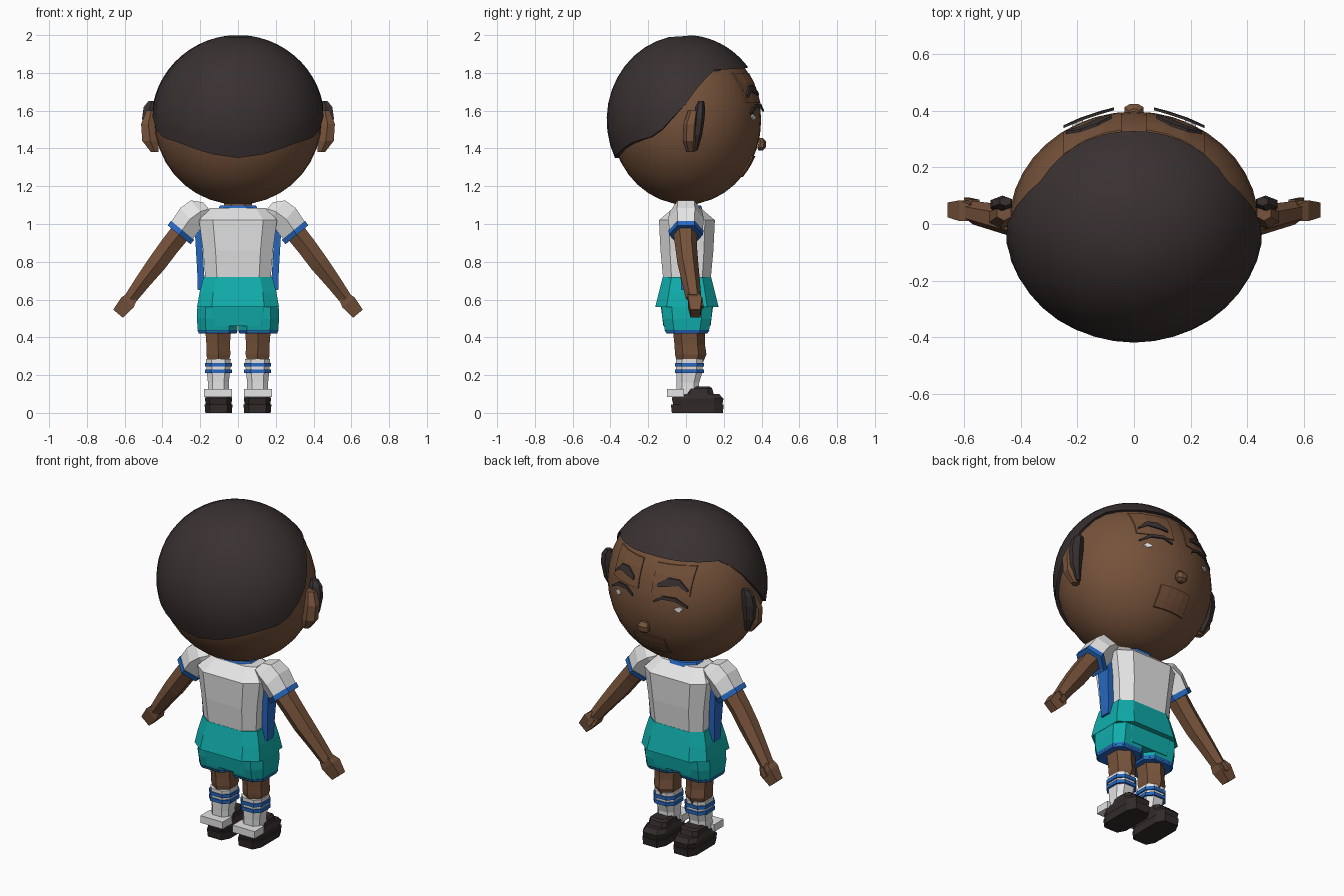
import bpy, bmesh, math
from mathutils import Vector

if "Cube" in bpy.data.objects:
    bpy.data.objects.remove(bpy.data.objects["Cube"])


def material(name, r, g, b):
    m = bpy.data.materials.new(name)
    m.use_nodes = True
    m.diffuse_color = (r, g, b, 1)
    bsdf = next(n for n in m.node_tree.nodes if n.type == 'BSDF_PRINCIPLED')
    bsdf.inputs["Base Color"].default_value = (r, g, b, 1)
    bsdf.inputs["Roughness"].default_value = 0.9
    return m


SKIN = material("brown_skin", .18, .085, .043)
HAIR = material("dark_hair", .042, .031, .031)
WHITE = material("white_cloth", .78, .78, .78)
TEAL = material("teal_cloth", .005, .42, .41)
BLUE = material("blue_trim", .02, .14, .54)
SHOE = material("dark_shoe", .033, .024, .024)


def skin_rings(name, rings, mat, smooth=False):
    """Join closed rings of points into a capped solid."""
    bm = bmesh.new()
    loops = [[bm.verts.new(p) for p in ring] for ring in rings]
    n = len(loops[0])
    for lo, hi in zip(loops, loops[1:]):
        for i in range(n):
            j = (i + 1) % n
            bm.faces.new((lo[i], lo[j], hi[j], hi[i]))
    bm.faces.new(loops[0][::-1])
    bm.faces.new(loops[-1])
    bmesh.ops.remove_doubles(bm, verts=bm.verts, dist=1e-5)
    bmesh.ops.recalc_face_normals(bm, faces=bm.faces)
    me = bpy.data.meshes.new(name)
    bm.to_mesh(me)
    bm.free()
    me.materials.append(mat)
    ob = bpy.data.objects.new(name, me)
    bpy.context.collection.objects.link(ob)
    if smooth:
        bpy.ops.object.select_all(action='DESELECT')
        ob.select_set(True)
        bpy.context.view_layer.objects.active = ob
        bpy.ops.object.shade_smooth_by_angle(angle=math.radians(40))
    return ob


def loft(name, sections, mat, sides=8, p=1.0, side=1, along=False):
    """Sections are (x, y, z, half width, half depth); p < 1 squares the outline."""
    d = Vector((0, 0, 1))
    if along:
        a, b = Vector(sections[0][:3]), Vector(sections[-1][:3])
        d = (b - a)
        d.y = 0
        d.normalize()
    v = Vector((0, 1, 0))
    u = v.cross(d)
    half = math.pi / sides
    rings = []
    for x, y, z, w, h in sections:
        ring = []
        for i in range(sides):
            t = half + 2 * half * i
            c, s = (math.copysign((abs(f) / math.cos(half)) ** p, f)
                    for f in (math.cos(t), math.sin(t)))
            q = Vector((x, y, z)) + u * w * c + v * h * s
            ring.append((q.x * side, q.y, q.z))
        rings.append(ring)
    return skin_rings(name, rings, mat)


# Head and hair share one centre
CZ = 1.55
SKULL = (.442, .398, .447)
CAP = (.458, .42, .45)


def on_egg(r, az, z):
    k = math.sqrt(max(0, 1 - ((z - CZ) / r[2]) ** 2))
    return (r[0] * k * math.sin(az), r[1] * k * math.cos(az), z)


SEG = 40
azimuths = [2 * math.pi * i / SEG for i in range(SEG)]
head_rings = []
for k in range(1, 18):
    z = CZ - SKULL[2] * math.cos(math.pi * k / 18)
    head_rings.append([on_egg(SKULL, a, z) for a in azimuths])
skin_rings("head", head_rings, SKIN, True)

# Hairline height by angle away from the face
HAIRLINE = [(0, 1.83), (66, 1.815), (80, 1.73), (92, 1.62), (112, 1.47),
            (135, 1.43), (160, 1.37), (180, 1.35)]


def hairline(az):
    deg = math.degrees(az)
    deg = min(deg, 360 - deg)
    for (a, za), (b, zb) in zip(HAIRLINE, HAIRLINE[1:]):
        if deg <= b + 1e-6:
            return za + (zb - za) * (deg - a) / (b - a)
    return HAIRLINE[-1][1]


hair_rings = [[on_egg(SKULL, a, hairline(a)) for a in azimuths]]
for k in range(12):
    ring = []
    for a in azimuths:
        low = math.acos((hairline(a) - CZ) / CAP[2])
        polar = low * (1 - k / 12.3)
        ring.append(on_egg(CAP, a, CZ + CAP[2] * math.cos(polar)))
    hair_rings.append(ring)
skin_rings("hair_cap", hair_rings, HAIR, True)


def face_plate(name, columns, mat, lift, side=1, rows=3):
    """Thin plate wrapped on the face; columns are (x, low z, high z)."""
    rings = []
    for x, lo, hi in columns:
        front, back = [], []
        for i in range(rows + 1):
            z = lo + (hi - lo) * i / rows
            k = 1 - (x / SKULL[0]) ** 2 - ((z - CZ) / SKULL[2]) ** 2
            y = SKULL[1] * math.sqrt(max(k, 0))
            front.append((x * side, y + lift, z))
            back.append((x * side, y + lift - .009, z))
        rings.append(front + back[::-1])
    return skin_rings(name, rings, mat)


face_plate("mouth_plate", [(x, 1.25, 1.36) for x in (-.1, -.05, 0, .05, .1)], SKIN, .007)
loft("nose", [(0, .395, 1.39, .015, .012), (0, .40, 1.405, .034, .022),
              (0, .405, 1.435, .034, .02), (0, .395, 1.455, .018, .012)], SKIN)

# Neck and collar
loft("neck", [(0, 0, 1.03, .075, .06), (0, 0, 1.17, .075, .06)], SKIN)
loft("collar", [(0, .01, 1.07, .11, .08), (0, .01, 1.097, .095, .07)], BLUE)

# Shirt, its teal hem and the shorts
loft("shirt", [(0, .005, .70, .172, .125), (0, .005, .86, .185, .14),
               (0, .005, 1.02, .207, .148), (0, .005, 1.085, .15, .072)], WHITE, p=.5)
loft("shirt_hem", [(0, .005, .56, .217, .168), (0, .005, .64, .203, .148),
                   (0, .005, .72, .182, .128)], TEAL, p=.5)
loft("shorts_seat", [(0, .005, .46, .19, .125), (0, .005, .58, .212, .14)], TEAL, p=.5)

for s, label in ((1, "left_"), (-1, "right_")):
    # Ears
    loft(label + "ear", [(.44, .025, 1.38, .02, .02), (.465, .02, 1.44, .042, .032),
                         (.475, .025, 1.53, .038, .034), (.46, .04, 1.60, .025, .025)],
         SKIN, 6, side=s)
    loft(label + "ear_hair", [(.44, .05, 1.39, .012, .01), (.465, .06, 1.47, .03, .022),
                              (.47, .07, 1.56, .038, .025), (.465, .075, 1.62, .034, .022),
                              (.455, .08, 1.65, .02, .014)], HAIR, 6, side=s)
    # Closed eyes, brows and the plates behind them
    face_plate(label + "brow_plate", [(x, 1.64, 1.80) for x in (.045, .11, .18, .25)],
               SKIN, .006, s)
    face_plate(label + "brow", [(.08, 1.68, 1.70), (.13, 1.69, 1.735),
                                (.19, 1.70, 1.73), (.24, 1.67, 1.68)], HAIR, .014, s)
    face_plate(label + "eyelid", [(.07, 1.595, 1.605), (.12, 1.62, 1.638),
                                  (.19, 1.615, 1.635), (.25, 1.58, 1.59)], HAIR, .022, s)
    face_plate(label + "eye_glint", [(.18, 1.56, 1.57), (.205, 1.55, 1.58),
                                     (.22, 1.565, 1.57)], WHITE, .007, s)
    # Sleeves and arms
    loft(label + "side_stripe", [(.193, .005, .65, .02, .03), (.198, .005, .75, .018, .035),
                                 (.213, .005, 1.0, .018, .045)], BLUE, 4, side=s)
    loft(label + "sleeve", [(.155, 0, 1.08, .045, .05), (.20, 0, 1.065, .078, .075),
                            (.255, 0, 1.025, .078, .082), (.305, 0, .955, .075, .075)],
         WHITE, 6, side=s, along=True)
    loft(label + "sleeve_trim", [(.293, 0, .966, .08, .08), (.312, 0, .943, .078, .078)],
         BLUE, 6, side=s, along=True)
    loft(label + "arm", [(.28, -.005, .985, .055, .058), (.36, 0, .885, .052, .05),
                         (.43, .01, .79, .05, .048), (.50, .025, .70, .042, .042),
                         (.57, .04, .605, .034, .036)], SKIN, 6, side=s, along=True)
    loft(label + "hand", [(.56, .04, .615, .03, .03), (.585, .047, .585, .042, .037),
                          (.635, .05, .525, .033, .026)], SKIN, 4, side=s, along=True)
    loft(label + "thumb", [(.56, .07, .605, .015, .016), (.59, .078, .56, .014, .015)],
         SKIN, 4, side=s, along=True)
    # Legs, socks and shoes
    loft(label + "shorts_leg", [(.108, .005, .43, .104, .115), (.11, .005, .50, .108, .13),
                                (.108, .005, .57, .107, .135)], TEAL, p=.6, side=s)
    loft(label + "shorts_trim", [(.108, .005, .42, .1, .108), (.108, .005, .44, .107, .12)],
         BLUE, p=.6, side=s)
    loft(label + "leg", [(.104, .02, .26, .052, .058), (.104, .025, .31, .064, .072),
                         (.105, .02, .36, .062, .07), (.105, .015, .46, .07, .075)],
         SKIN, 6, side=s)
    loft(label + "sock", [(.104, .01, .07, .056, .06), (.104, .01, .16, .055, .06),
                          (.104, .018, .22, .062, .07), (.104, .018, .285, .066, .072)],
         WHITE, 8, .7, s)
    for i, z in enumerate((.22, .255)):
        loft(f"{label}sock_band_{i + 1}", [(.104, .018, z - .01, .072, .077),
                                           (.104, .018, z + .01, .072, .077)],
             BLUE, 8, .7, s)
    loft(label + "sole", [(.103, .06, 0, .07, .135), (.103, .06, .045, .074, .14)],
         SHOE, 8, .5, s)
    loft(label + "shoe", [(.103, .062, .045, .068, .13), (.103, .062, .075, .072, .137),
                          (.103, .055, .10, .062, .12)], SHOE, 8, .5, s)
    loft(label + "shoe_tongue", [(.103, .065, .09, .064, .085), (.103, .07, .13, .056, .068),
                                 (.103, .07, .14, .045, .055)], SHOE, 8, .5, s)
    loft(label + "heel_tab", [(.107, -.055, .083, .074, .045), (.107, -.055, .126, .074, .045)],
         WHITE, 4, side=s)
